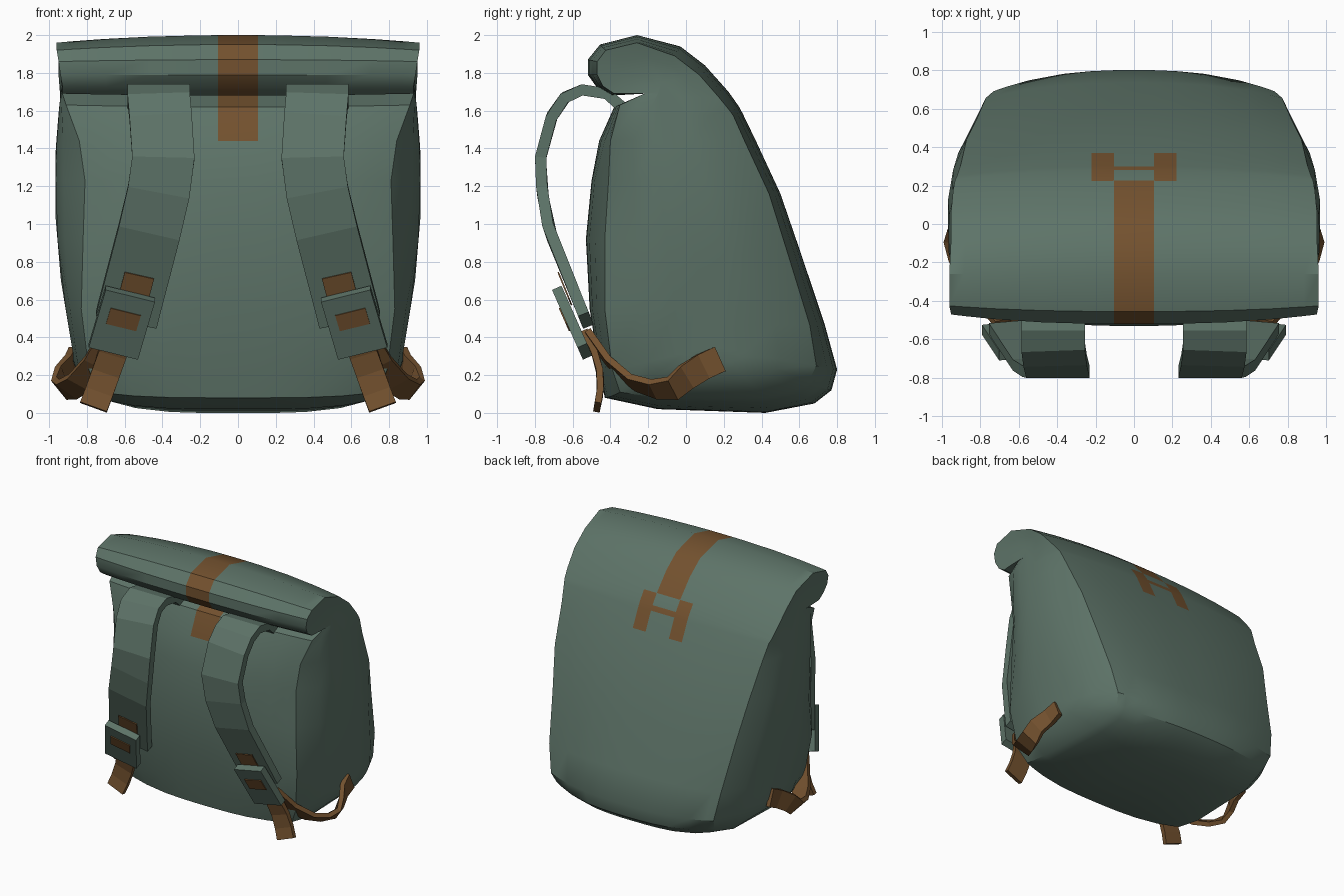
import bpy, bmesh, math
from mathutils import Vector

if "Cube" in bpy.data.objects:
    bpy.data.objects.remove(bpy.data.objects["Cube"])


def material(name, rgb):
    m = bpy.data.materials.new(name)
    m.diffuse_color = (*rgb, 1)
    m.use_nodes = True
    m.node_tree.nodes["Principled BSDF"].inputs["Base Color"].default_value = m.diffuse_color
    return m


GREEN = material("canvas_green", (0.111, 0.174, 0.139))
BROWN = material("leather_brown", (0.172, 0.083, 0.028))


def finish(bm, name, mats, mirror=False):
    bmesh.ops.recalc_face_normals(bm, faces=bm.faces)
    me = bpy.data.meshes.new(name)
    bm.to_mesh(me)
    bm.free()
    ob = bpy.data.objects.new(name, me)
    for m in mats:
        me.materials.append(m)
    bpy.context.collection.objects.link(ob)
    if mirror:
        ob.modifiers.new("mirror", 'MIRROR').use_mirror_merge = False
    return ob


def ribbon(name, pts, w0, w1, width, thick, mat, offset=0.0):
    """Flat band along a path; its width direction blends from w0 to w1. Mirrored in x."""
    bm = bmesh.new()
    pts = [Vector(p) for p in pts]
    n = len(pts)
    rings = []
    for i, p in enumerate(pts):
        a, b = pts[max(i - 1, 0)], pts[min(i + 1, n - 1)]
        t = (b - a).normalized()
        w = Vector(w0).lerp(Vector(w1), i / (n - 1))
        w = (w - t * w.dot(t)).normalized()
        out = t.cross(w)
        c = p + out * offset
        rings.append([bm.verts.new(c + w * (sx * width / 2) + out * (so * thick / 2))
                      for sx, so in ((-1, -1), (1, -1), (1, 1), (-1, 1))])
    for r, s in zip(rings, rings[1:]):
        for k in range(4):
            bm.faces.new((r[k], r[(k + 1) % 4], s[(k + 1) % 4], s[k]))
    bm.faces.new(rings[0])
    bm.faces.new(rings[-1])
    return finish(bm, name, [mat], True)


# Bag body: side outline as (y, z, half width, y shift at the edge, z shift at the edge)
OUTLINE = [
    (-.43, .08, .73, .08, .03), (-.46, .23, .79, .07, 0), (-.51, .55, .83, .08, 0),
    (-.53, .92, .82, .10, 0), (-.50, 1.23, .81, .09, 0), (-.46, 1.44, .84, .06, 0),
    (-.38, 1.62, .91, .03, .01), (-.22, 1.69, .93, 0, 0), (-.40, 1.68, .93, .02, .01),
    (-.47, 1.72, .93, .03, .01), (-.52, 1.79, .94, .05, 0), (-.52, 1.87, .95, .05, -.01),
    (-.455, 1.95, .96, .03, -.03), (-.26, 2.0, .96, 0, -.04), (-.03, 1.94, .95, -.03, -.05),
    (.10, 1.84, .95, -.03, -.05), (.225, 1.70, .94, -.05, -.03), (.28, 1.622, .93, -.05, -.02),
    (.30, 1.585, .92, -.05, -.01), (.37, 1.44, .90, -.06, 0), (.50, 1.16, .87, -.06, 0),
    (.61, .84, .82, -.07, 0), (.735, .466, .77, -.08, 0), (.80, .23, .73, -.11, .02),
    (.77, .12, .71, -.12, .05), (.68, .05, .70, -.10, .07), (.42, 0, .72, 0, .08),
    (-.15, .02, .74, 0, .06)]


def body():
    bm = bmesh.new()
    n = len(OUTLINE)
    grid = []
    for y, z, w, dy, dz in OUTLINE:
        half = [.105, .22, w * .5, w * .75, w * .92, w]
        row = []
        for x in [-h for h in reversed(half)] + [0] + half:
            t = abs(x) / w
            f, g = t ** 2.5, t ** (4 if z < .3 else 2.2)
            row.append(bm.verts.new((x, y + dy * f, z + dz * g)))
        grid.append(row)
    m = len(grid[0])
    mid = m // 2
    for i in range(n):
        a, b = grid[i], grid[(i + 1) % n]
        for j in range(m - 1):
            face = bm.faces.new((a[j], a[j + 1], b[j + 1], b[j]))
            # leather closing strip, its two rear tabs and the bar between them
            strip = 5 <= i <= 15 and j in (mid - 1, mid)
            tab = 16 <= i <= 18 and j in (mid - 2, mid + 1)
            bar = i == 17 and j in (mid - 1, mid)
            face.material_index = int(strip or tab or bar)
    # Bulging side panels, closing on a central spine
    seam = []
    for col, s in ((0, -1), (m - 1, 1)):
        edge = [r[col] for r in grid]
        prev = edge
        for t, bulge in ((.35, .7), (.7, .97), (1.0, 1.0)):
            ring = []
            for v in edge:
                zc = min(max(v.co.z, .35), 1.75)
                if t == 1.0:
                    zc = .35 * round(zc / .35)
                yc = .15 - .2 * (zc - .35)
                w = abs(v.co.x)
                full = .97 - .13 * (1.2 - zc) ** 2
                ring.append(bm.verts.new((s * (w + (full - w) * bulge) if t < 1 else s * full,
                                          v.co.y + (yc - v.co.y) * t,
                                          v.co.z + (zc - v.co.z) * t)))
            for i in range(n):
                k = (i + 1) % n
                bm.faces.new((prev[i], prev[k], ring[k], ring[i]))
            prev = ring
        seam += prev
    bmesh.ops.remove_doubles(bm, verts=seam, dist=.002)
    return finish(bm, "bag_body", [GREEN, BROWN])


bag = body()
bpy.context.view_layer.objects.active = bag
bag.select_set(True)
bpy.ops.object.shade_smooth_by_angle(angle=math.radians(32))
bag.select_set(False)
X = (1, 0, 0)

# Padded shoulder straps
ribbon("shoulder_strap",
       [(.42, -.34, 1.62), (.42, -.42, 1.69), (.42, -.55, 1.71), (.42, -.64, 1.67),
        (.41, -.71, 1.57), (.395, -.77, 1.35), (.42, -.76, 1.17), (.47, -.72, .96),
        (.58, -.55, .54), (.592, -.53, .49)], X, X, .33, .06, GREEN)
ribbon("strap_patch", [(.522, -.639, .74), (.559, -.582, .60)], X, X, .16, .008, BROWN, .033)

# Adjuster plates with leather inset
TOP, LOW = Vector((.57, -.67, .63)), Vector((.66, -.535, .325))
ribbon("adjuster_plate", [TOP, LOW], X, X, .27, .055, GREEN)
ribbon("adjuster_patch", [TOP.lerp(LOW, .27), TOP.lerp(LOW, .54)], X, X, .165, .008, BROWN, .03)

# Hanging strap tail
ribbon("strap_tail", [(.63, -.53, .42), (.665, -.48, .31), (.70, -.455, .21),
                      (.735, -.455, .11), (.765, -.47, .03)], X, X, .15, .035, BROWN)

# Lower strap that loops round to the side panel
ribbon("side_loop_strap",
       [(.66, -.51, .41), (.75, -.40, .26), (.84, -.28, .16), (.90, -.17, .125),
        (.935, -.07, .13), (.93, .0, .19), (.89, .09, .245), (.88, .18, .285)],
       (1, 0, .2), (0, -.65, .75), .14, .035, BROWN)
